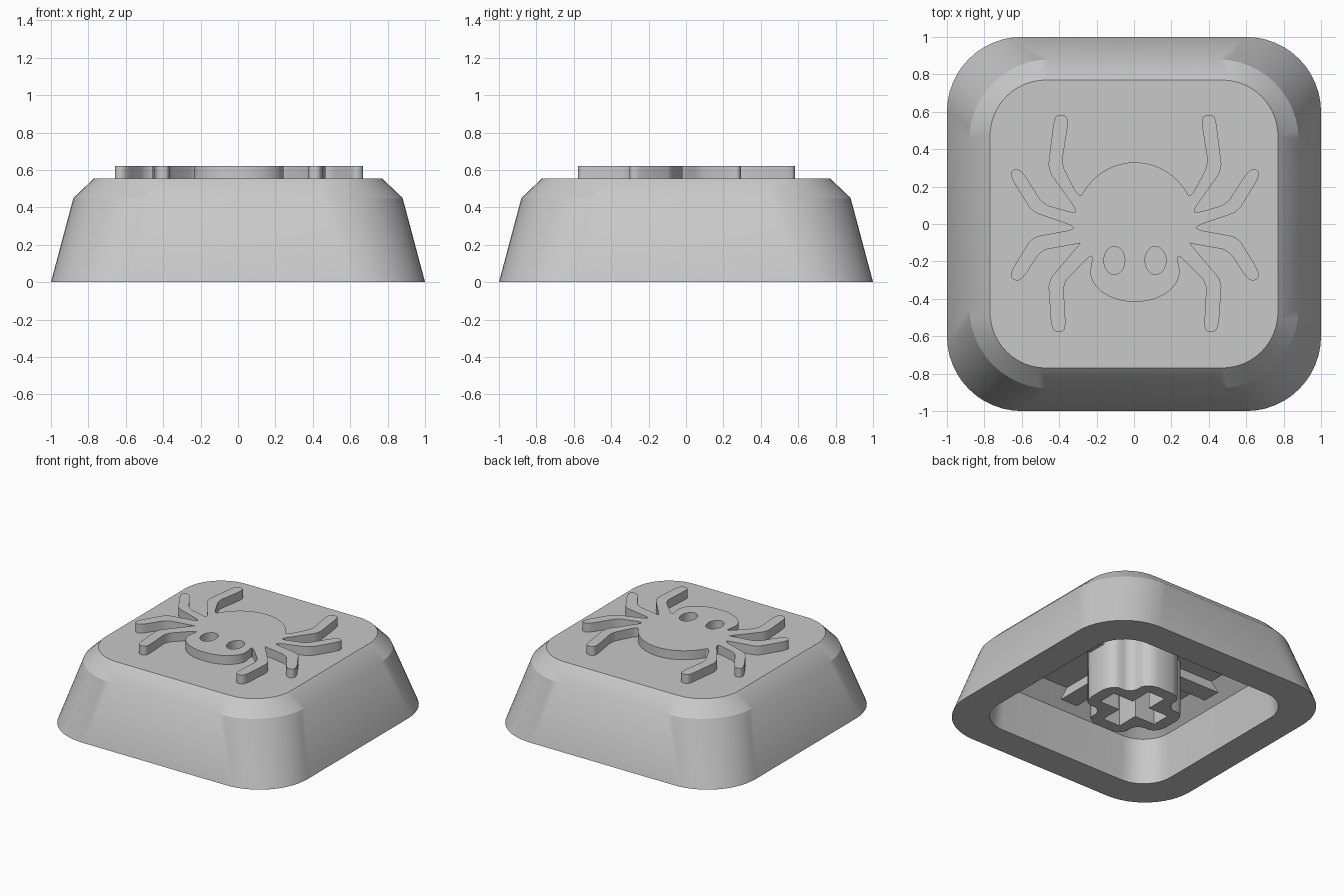
import bpy
import bmesh
from math import sin, cos, pi, radians
from mathutils import Vector

if "Cube" in bpy.data.objects:
    bpy.data.objects.remove(bpy.data.objects["Cube"], do_unlink=True)

grey = bpy.data.materials.new("light_grey")
grey.use_nodes = True
grey.diffuse_color = (0.58, 0.58, 0.58, 1)
grey.node_tree.nodes["Principled BSDF"].inputs["Base Color"].default_value = grey.diffuse_color

SEG = 12


def finish(name, bm, angle):
    """Turn a bmesh into a named, smooth shaded grey object."""
    bmesh.ops.recalc_face_normals(bm, faces=bm.faces)
    mesh = bpy.data.meshes.new(name)
    bm.to_mesh(mesh)
    bm.free()
    mesh.materials.append(grey)
    obj = bpy.data.objects.new(name, mesh)
    bpy.context.collection.objects.link(obj)
    bpy.ops.object.select_all(action='DESELECT')
    obj.select_set(True)
    bpy.context.view_layer.objects.active = obj
    bpy.ops.object.shade_smooth_by_angle(angle=radians(angle))


def rounded_square(half, radius):
    """Outline with SEG steps in each corner."""
    c = half - radius
    return [(sx * c + radius * cos(a), sy * c + radius * sin(a))
            for q, (sx, sy) in enumerate([(1, 1), (-1, 1), (-1, -1), (1, -1)])
            for a in [(q + k / SEG) * pi / 2 for k in range(SEG + 1)]]


def ellipse(cx, cy, rx, ry, n=32):
    return [(cx + rx * cos(2 * pi * i / n), cy + ry * sin(2 * pi * i / n)) for i in range(n)]


def soften(pts, reach):
    """Round the corners of a closed outline, cutting at most reach from each."""
    for step in (reach, reach / 3):
        out = []
        for a, b in zip(pts, pts[1:] + pts[:1]):
            a, b = Vector(a), Vector(b)
            t = min(.25, step / (b - a).length)
            out += [tuple(a.lerp(b, t)), tuple(b.lerp(a, t))]
        pts = out
    return pts


def cross(length, width):
    """Plus shaped outline from half length and half arm width."""
    quarter = [(length, -width), (length, width), (width, width)]
    pts = []
    for _ in range(4):
        pts += quarter
        quarter = [(-y, x) for x, y in quarter]
    return pts


def plate(name, outlines, z0, z1, angle=35):
    """Extrude a flat shape; inner outlines become holes."""
    curve = bpy.data.curves.new(name + "_outline", 'CURVE')
    curve.dimensions = '2D'
    curve.fill_mode = 'BOTH'
    curve.extrude = (z1 - z0) / 2
    for pts in outlines:
        sp = curve.splines.new('POLY')
        sp.points.add(len(pts) - 1)
        for p, (x, y) in zip(sp.points, pts):
            p.co = (x, y, 0, 1)
        sp.use_cyclic_u = True
    temp = bpy.data.objects.new(name + "_outline", curve)
    bpy.context.collection.objects.link(temp)
    deps = bpy.context.evaluated_depsgraph_get()
    mesh = bpy.data.meshes.new_from_object(temp.evaluated_get(deps))
    bm = bmesh.new()
    bm.from_mesh(mesh)
    bpy.data.objects.remove(temp, do_unlink=True)
    bpy.data.meshes.remove(mesh)
    bmesh.ops.remove_doubles(bm, verts=bm.verts, dist=0.0001)
    bmesh.ops.translate(bm, verts=bm.verts, vec=(0, 0, (z0 + z1) / 2))
    finish(name, bm, angle)


# Hollow cap: from the top face down the outside, then up the inside
TOP = 0.555
CEILING = 0.44
bm = bmesh.new()
sections = [(.77, .3, TOP), (.88, .43, .45), (1, .4, 0),
            (.77, .24, 0), (.74, .22, .33), (.63, .15, CEILING)]
loops = [[bm.verts.new((x, y, z)) for x, y in rounded_square(h, r)] for h, r, z in sections]
count = len(loops[0])
for upper, lower in zip(loops, loops[1:]):
    for i in range(count):
        j = (i + 1) % count
        bm.faces.new((upper[i], upper[j], lower[j], lower[i]))
bm.faces.new(loops[0])
bm.faces.new(loops[-1])
# Crease the shoulder only around the corners
for i in range(count):
    if i % (SEG + 1) < SEG:
        bm.edges.get((loops[1][i], loops[1][i + 1])).smooth = False
finish("cap_shell", bm, 35)

# Raised spider: right half of the outline, back to front, then mirrored
abdomen = [(.33 * sin(a), -.02 + .35 * cos(a)) for a in [radians(d) for d in range(4, 62, 6)]]
legs = [
    (.285, .152), (.31, .16), (.392, .32), (.355, .55), (.37, .582), (.42, .582), (.434, .55),
    (.466, .29), (.31, .07),
    (.33, .06), (.49, .105), (.595, .27), (.63, .298), (.668, .28), (.655, .235), (.55, .065), (.33, -.01),
    (.33, -.03), (.55, -.07), (.655, -.24), (.668, -.285), (.63, -.308), (.595, -.285), (.5, -.14), (.3, -.105),
    (.29, -.1), (.464, -.305), (.448, -.54), (.43, -.577), (.385, -.577), (.37, -.55), (.383, -.315),
    (.24, -.17), (.225, -.175)]
head = [(.24 * cos(a), -.25 - .167 * sin(a)) for a in [radians(d) for d in range(0, 88, 8)]]
half = abdomen + legs + head
outline = soften(half + [(-x, y) for x, y in reversed(half)], .025)
eyes = [ellipse(s * .11, -.195, .056, .075) for s in (1, -1)]
SHIFT = .005
plate("spider_relief", [[(x + SHIFT, y) for x, y in pts] for pts in [outline] + eyes], TOP, .622)

# Rounded cross stem with a cross shaped socket, set just above the rim
plate("stem", [soften(cross(.33, .155), .07), cross(.24, .072)], .02, CEILING + .005)

# Ribs under the ceiling, running from the stem out to the sloped walls
plate("ceiling_ribs", [cross(.69, .07)], .375, CEILING + .005)
